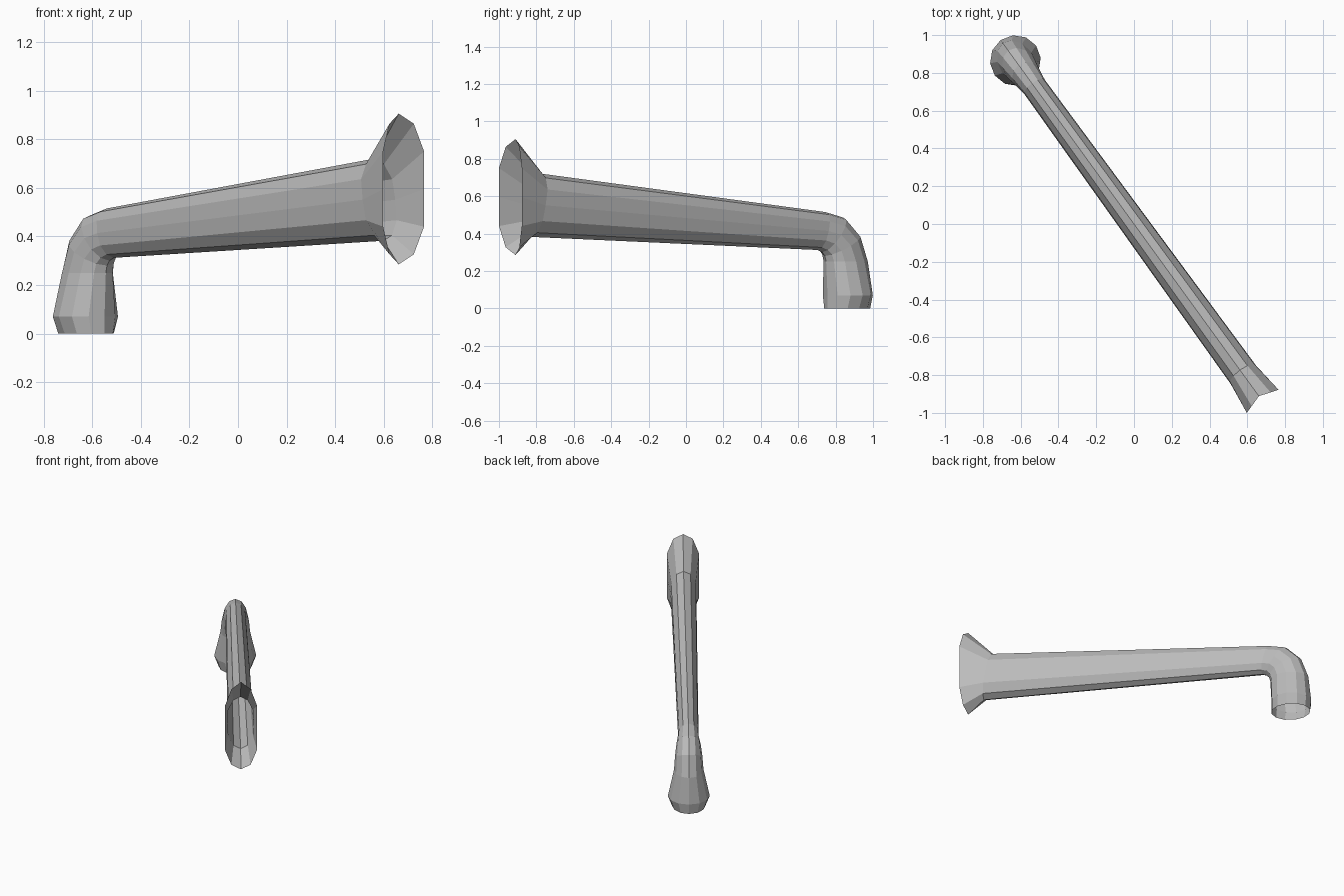
import bpy, bmesh, math
from mathutils import Vector

cube = bpy.data.objects.get("Cube")
if cube:
    bpy.data.objects.remove(cube, do_unlink=True)

SIDES = 12
ALONG = Vector((0.587, -0.809, 0)).normalized()   # horizontal run of the pipe
ACROSS = Vector((-ALONG.y, ALONG.x, 0))
UP = Vector((0, 0, 1))

metal = bpy.data.materials.new("grey metal")
metal.use_nodes = True
grey = (0.5, 0.5, 0.5, 1)
metal.diffuse_color = grey
metal.node_tree.nodes["Principled BSDF"].inputs["Base Color"].default_value = grey


def ring(outer, inner, width, square=1.0, sweep=0.0):
    """Oval section between two (along, height) points; square flattens the sides."""
    a = ALONG * outer[0] + UP * outer[1]
    b = ALONG * inner[0] + UP * inner[1]
    points = []
    for i in range(SIDES):
        t = math.tau * i / SIDES
        u = max(-1, min(1, square * math.cos(t)))
        points.append((a + b) / 2 + (a - b) / 2 * math.sin(t)
                      + ACROSS * width * u + ALONG * sweep * abs(u))
    return points


def loft(name, rings):
    """Open tube skinned through the given sections."""
    bm = bmesh.new()
    rows = [[bm.verts.new(p) for p in r] for r in rings]
    for low, high in zip(rows, rows[1:]):
        for i in range(SIDES):
            j = (i + 1) % SIDES
            bm.faces.new((low[i], low[j], high[j], high[i]))
    bmesh.ops.recalc_face_normals(bm, faces=bm.faces)
    mesh = bpy.data.meshes.new(name)
    bm.to_mesh(mesh)
    bm.free()
    mesh.materials.append(metal)
    obj = bpy.data.objects.new(name, mesh)
    bpy.context.collection.objects.link(obj)


arm_start = ring((-0.92, 0.515), (-0.87, 0.312), 0.066, 1.06)
arm_end = ring((0.955, 0.72), (1.02, 0.382), 0.083, 1.1)

# Upright foot bending into the arm
loft("foot_elbow", [
    ring((-1.195, 0), (-0.935, 0), 0.108),
    ring((-1.203, 0.07), (-0.935, 0.07), 0.135),
    ring((-1.184, 0.25), (-0.926, 0.25), 0.095),
    ring((-1.135, 0.39), (-0.918, 0.28), 0.088),
    ring((-1.04, 0.485), (-0.9, 0.3), 0.078),
    arm_start,
])

# Long tapering arm
loft("arm", [arm_start, arm_end])

# Flared open mouth with swept-forward sides
mouth = ring((1.126, 0.905), (1.126, 0.285), 0.104, 1.19, 0.034)
loft("flared_mouth", [arm_end, mouth])
